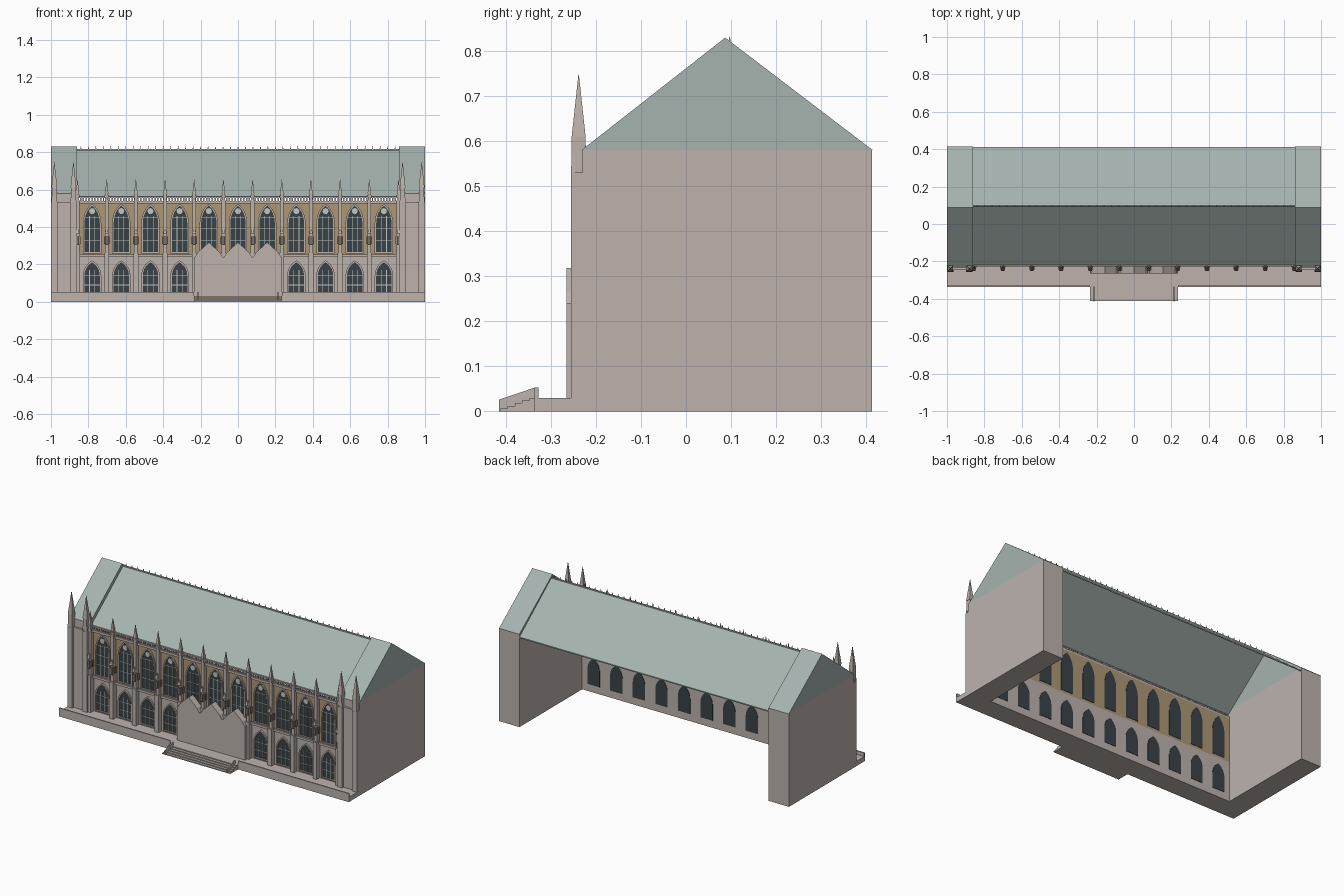
import bpy, bmesh, math
from mathutils import Matrix

if "Cube" in bpy.data.objects:
    bpy.data.objects.remove(bpy.data.objects["Cube"])


def material(name, r, g, b):
    m = bpy.data.materials.new(name)
    m.use_nodes = True
    m.diffuse_color = (r, g, b, 1)
    m.node_tree.nodes["Principled BSDF"].inputs["Base Color"].default_value = (r, g, b, 1)
    return m


stone = material("pale stone", 0.51, 0.45, 0.42)
tan = material("tan stone", 0.42, 0.31, 0.18)
slate = material("grey green slate", 0.38, 0.45, 0.43)
glass = material("dark glass", 0.042, 0.054, 0.061)
tracery = material("pale tracery", 0.55, 0.57, 0.57)
figure_grey = material("weathered grey", 0.18, 0.16, 0.15)


def finish(name, bm, mat):
    bmesh.ops.recalc_face_normals(bm, faces=bm.faces)
    mesh = bpy.data.meshes.new(name)
    bm.to_mesh(mesh)
    bm.free()
    mesh.materials.append(mat)
    obj = bpy.data.objects.new(name, mesh)
    bpy.context.scene.collection.objects.link(obj)
    return obj


def box(bm, x0, x1, y0, y1, z0, z1):
    m = (Matrix.Translation(((x0 + x1) / 2, (y0 + y1) / 2, (z0 + z1) / 2))
         @ Matrix.Diagonal((abs(x1 - x0), abs(y1 - y0), abs(z1 - z0), 1)))
    bmesh.ops.create_cube(bm, size=1, matrix=m)


def prism(bm, pts, axis, a, b):
    """Extrude a profile along x (points are y, z) or along y (points are x, z)."""
    place = (lambda p, d: (d, *p)) if axis == "x" else (lambda p, d: (p[0], d, p[1]))
    near = [bm.verts.new(place(p, a)) for p in pts]
    far = [bm.verts.new(place(p, b)) for p in pts]
    bm.faces.new(near)
    bm.faces.new(far[::-1])
    for i in range(len(pts)):
        j = (i + 1) % len(pts)
        bm.faces.new((near[i], far[i], far[j], near[j]))


def ring(bm, outer, inner, a, b):
    """Hollow frame between two matching outlines, extruded along y."""
    loops = [[bm.verts.new((x, y, z)) for x, z in pts]
             for pts, y in ((outer, a), (inner, a), (inner, b), (outer, b))]
    n = len(outer)
    for k in range(4):
        p, q = loops[k], loops[(k + 1) % 4]
        for i in range(n):
            j = (i + 1) % n
            bm.faces.new((p[i], p[j], q[j], q[i]))


def spire(bm, x, y, z0, z1, half):
    m = Matrix.Translation((x, y, (z0 + z1) / 2)) @ Matrix.Rotation(math.pi / 4, 4, "Z")
    bmesh.ops.create_cone(bm, cap_ends=True, segments=4, radius1=half * math.sqrt(2),
                          radius2=0.0008, depth=z1 - z0, matrix=m)


def arch(x, w, z0, spring, top, n=6):
    """Pointed arch outline made of two mirrored arcs."""
    side = []
    for i in range(n + 1):
        a = math.radians(60) * i / n
        side.append((w * (2 * math.cos(a) - 1),
                     spring + (top - spring) * math.sin(a) / math.sin(math.radians(60))))
    right = [(w, z0)] + side
    return [(x + u, z) for u, z in right] + [(x - u, z) for u, z in right[-2::-1]]


BAY = 0.156
bays = [i * BAY for i in range(-5, 6)]
piers = [(i + 0.5) * BAY for i in range(-6, 6)]
WALL = -0.215

# Terrace with a low front parapet
bm = bmesh.new()
box(bm, -1, 1, -0.335, -0.205, 0, 0.03)
for s in (-1, 1):
    box(bm, s * 0.235, s, -0.336, -0.328, 0, 0.053)
finish("terrace", bm, stone)

# Entrance steps and sloping side rails
bm = bmesh.new()
for i in range(5):
    box(bm, -0.235, 0.235, -0.412 + i * 0.016, -0.33, 0, 0.006 * (i + 1))
finish("steps", bm, stone)
bm = bmesh.new()
rail = [(-0.415, 0), (-0.335, 0), (-0.335, 0.053), (-0.415, 0.026)]
for s in (-1, 1):
    prism(bm, rail, "x", s * 0.210, s * 0.216)
finish("step_rails", bm, stone)

# Hall front wall: lower and upper storeys with string courses
bm = bmesh.new()
box(bm, -0.86, 0.86, WALL, -0.205, 0, 0.25)
finish("lower_wall", bm, stone)
bm = bmesh.new()
box(bm, -0.86, 0.86, WALL, -0.205, 0.25, 0.53)
finish("upper_wall", bm, tan)
bm = bmesh.new()
box(bm, -0.86, 0.86, -0.226, WALL, 0.24, 0.254)
box(bm, -0.86, 0.86, -0.226, -0.205, 0.525, 0.54)
box(bm, -0.86, 0.86, -0.224, -0.214, 0.556, 0.563)
for i in range(-56, 57):
    box(bm, i * 0.0153 - 0.004, i * 0.0153 + 0.004, -0.222, -0.215, 0.54, 0.556)
finish("string_courses_and_balustrade", bm, stone)

# Windows: glass, arched frames and tracery
panes, frames, bars = bmesh.new(), bmesh.new(), bmesh.new()
for x in bays:
    for z0, spring, top, levels in ((0.265, 0.42, 0.515, (0.33, 0.39, 0.45)),
                                    (0.045, 0.14, 0.212, (0.09, 0.14))):
        upper = z0 > 0.2
        prism(panes, arch(x, 0.042, z0, spring, top), "y", -0.218, -0.203)
        if not upper and abs(x) < 0.2:
            continue
        ring(frames, arch(x, 0.049, z0 - 0.006, spring, top + 0.009),
             arch(x, 0.041, z0 + 0.001, spring, top - 0.001), -0.225, -0.214)
        for s in (-1, 1):
            box(bars, x + s * 0.014 - 0.0016, x + s * 0.014 + 0.0016,
                -0.221, -0.217, z0, spring + (0.04 if upper else 0.03))
        for z in levels:
            half = 0.041 if z <= spring else 0.036
            box(bars, x - half, x + half, -0.220, -0.217, z - 0.0015, z + 0.0015)
        if upper:
            m = Matrix.Translation((x, -0.22, 0.485)) @ Matrix.Rotation(math.pi / 2, 4, "X")
            bmesh.ops.create_cone(bars, cap_ends=True, segments=12, radius1=0.016,
                                  radius2=0.016, depth=0.006, matrix=m)
finish("window_glass", panes, glass)
finish("window_frames", frames, stone)
finish("window_tracery", bars, tracery)

# Stepped buttresses with pinnacles, and niche figures on them
bm, niche = bmesh.new(), bmesh.new()
for x in piers:
    box(bm, x - 0.013, x + 0.013, -0.246, -0.21, 0.03, 0.26)
    box(bm, x - 0.010, x + 0.010, -0.238, -0.21, 0.26, 0.545)
    box(bm, x - 0.008, x + 0.008, -0.239, -0.222, 0.545, 0.58)
    box(bm, x - 0.011, x + 0.011, -0.242, -0.219, 0.56, 0.568)
    spire(bm, x, -0.2305, 0.58, 0.655, 0.009)
    spire(bm, x, -0.242, 0.365, 0.40, 0.010)
    box(niche, x - 0.009, x + 0.009, -0.25, -0.238, 0.305, 0.35)
    for s in (-1, 1):
        box(niche, x + s * 0.010, x + s * 0.015, -0.232, -0.215, 0.31, 0.35)
finish("buttresses", bm, stone)
finish("niche_figures", niche, figure_grey)

# Porch with three small gables
bm = bmesh.new()
box(bm, -0.235, 0.235, -0.265, WALL, 0.03, 0.24)
for x in (-BAY, 0, BAY):
    prism(bm, [(x - 0.074, 0.24), (x + 0.074, 0.24), (x + 0.058, 0.265),
               (x, 0.318), (x - 0.058, 0.265)], "y", -0.265, -0.222)
finish("porch", bm, stone)

# End pavilions with corner turrets and gabled roofs
walls, turrets, roofs = bmesh.new(), bmesh.new(), bmesh.new()
for s in (-1, 1):
    box(walls, s * 0.86, s, -0.23, 0.413, 0, 0.58)
    box(turrets, s * 0.862, s * 0.999, -0.242, -0.228, 0, 0.53)
    for x in (0.88, 0.982):
        box(turrets, s * x - 0.017, s * x + 0.017, -0.256, -0.222, 0, 0.53)
        box(turrets, s * x - 0.013, s * x + 0.013, -0.254, -0.223, 0.53, 0.61)
        for e in (-1, 1):
            spire(turrets, s * x + e * 0.011, -0.251, 0.53, 0.59, 0.005)
        spire(turrets, s * x, -0.2385, 0.61, 0.748, 0.0155)
    prism(roofs, [(-0.232, 0.58), (0.415, 0.58), (0.087, 0.83)], "x", s * 0.86, s)
finish("pavilion_walls", walls, stone)
finish("pavilion_turrets", turrets, stone)
finish("pavilion_roofs", roofs, slate)

# Hall roof as a thin folded sheet, with a ridge crest
bm = bmesh.new()
prism(bm, [(-0.217, 0.562), (0.097, 0.812), (0.413, 0.562),
           (0.413, 0.555), (0.097, 0.805), (-0.217, 0.555)], "x", -0.86, 0.86)
finish("hall_roof", bm, slate)
bm = bmesh.new()
box(bm, -0.86, 0.86, 0.094, 0.100, 0.806, 0.817)
for i in range(-21, 22):
    spire(bm, i * 0.04, 0.097, 0.815, 0.832, 0.003)
finish("ridge_crest", bm, slate)
